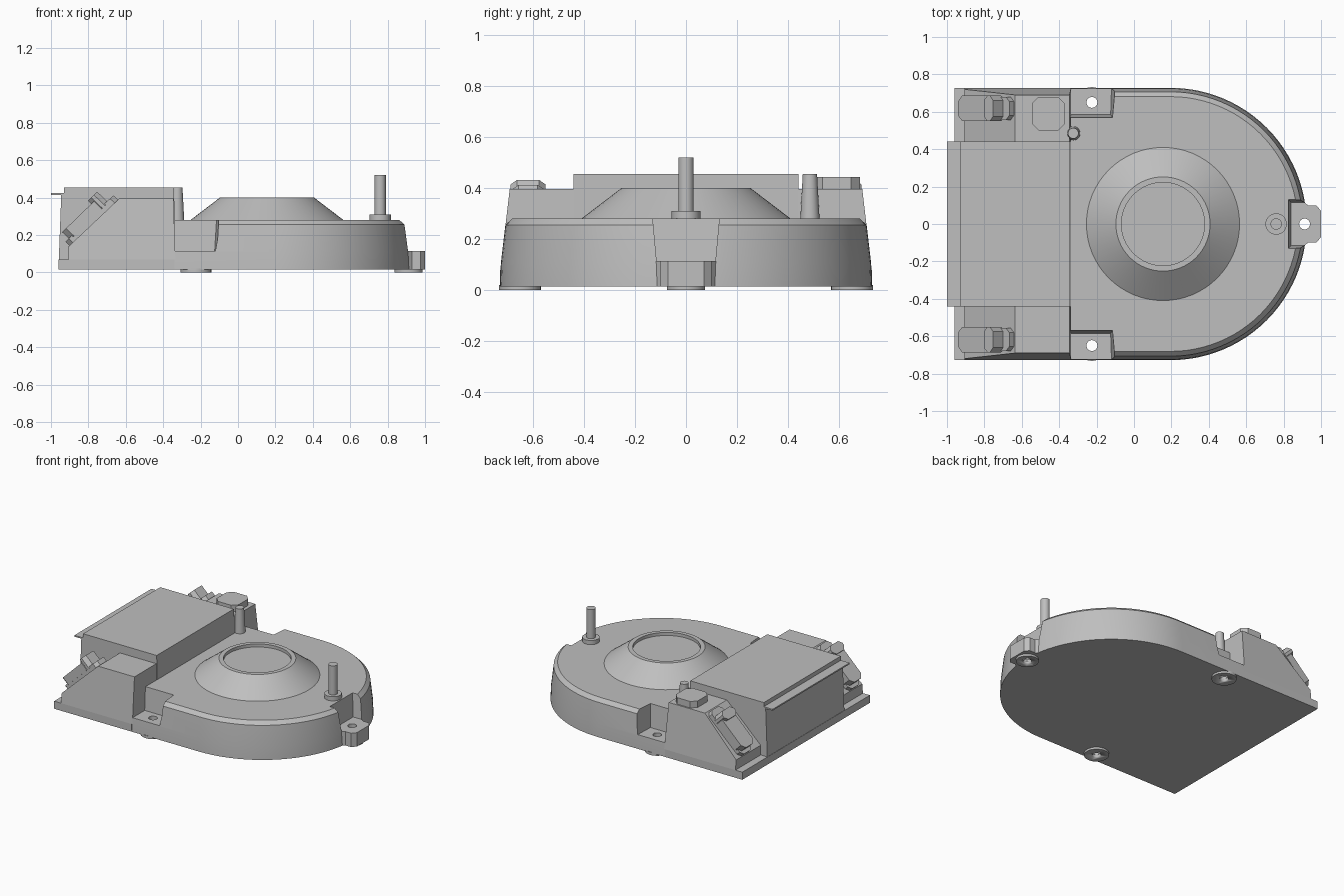
import bpy, bmesh, math

if "Cube" in bpy.data.objects:
    bpy.data.objects.remove(bpy.data.objects["Cube"])

grey = bpy.data.materials.new("light_grey")
grey.diffuse_color = (0.52, 0.52, 0.52, 1)
grey.use_nodes = True
grey.node_tree.nodes["Principled BSDF"].inputs["Base Color"].default_value = grey.diffuse_color


def loft(name, rings):
    """Closed solid through equal-length rings of 3D points."""
    bm = bmesh.new()
    vs = [[bm.verts.new(p) for p in r] for r in rings]
    n = len(rings[0])
    for a, b in zip(vs, vs[1:]):
        for i in range(n):
            j = (i + 1) % n
            bm.faces.new((a[i], a[j], b[j], b[i]))
    bm.faces.new(vs[0][::-1])
    bm.faces.new(vs[-1])
    bmesh.ops.recalc_face_normals(bm, faces=bm.faces)
    me = bpy.data.meshes.new(name)
    bm.to_mesh(me)
    bm.free()
    me.materials.append(grey)
    ob = bpy.data.objects.new(name, me)
    bpy.context.collection.objects.link(ob)
    return ob


def activate(ob):
    bpy.ops.object.select_all(action='DESELECT')
    ob.select_set(True)
    bpy.context.view_layer.objects.active = ob


def smooth(ob, angle=22):
    activate(ob)
    bpy.ops.object.shade_smooth_by_angle(angle=math.radians(angle))


def turned(name, x, y, profile, n=32):
    """Round part from (radius, z) pairs."""
    ob = loft(name, [[(x + r * math.cos(2 * math.pi * i / n),
                       y + r * math.sin(2 * math.pi * i / n), z) for i in range(n)]
                     for r, z in profile])
    smooth(ob, 30)
    return ob


def cut(ob, cutter):
    activate(ob)
    m = ob.modifiers.new("cut", 'BOOLEAN')
    m.operation, m.solver, m.object = 'DIFFERENCE', 'EXACT', cutter
    bpy.ops.object.modifier_apply(modifier=m.name)


def side_profile(name, pts, width):
    """Solid from an xz outline, half width given as a function of z."""
    return loft(name, [[(x, s * width(z), z) for x, z in pts] for s in (-1, 1)])


def rect(x0, x1, y0, y1, z):
    return [(x0, y0, z), (x1, y0, z), (x1, y1, z), (x0, y1, z)]


def octagon(a0, a1, b0, b1, c):
    return [(a0 + c, b0), (a1 - c, b0), (a1, b0 + c), (a1, b1 - c),
            (a1 - c, b1), (a0 + c, b1), (a0, b1 - c), (a0, b0 + c)]


# D-shaped housing with drafted wall and chamfered top edge
def d_ring(z, inset):
    r, cx, n = 0.728 - inset, 0.195, 48
    arc = [(cx + r * math.cos(t), r * math.sin(t), z)
           for t in (-math.pi / 2 + math.pi * i / n for i in range(n + 1))]
    return [(-0.34, -r, z)] + arc + [(-0.34, r, z)]


housing = loft("housing", [d_ring(0.015, 0), d_ring(0.11, 0.004),
                           d_ring(0.255, 0.021), d_ring(0.28, 0.047)])

# mounting ear at the round end
ear_outline = [(0.85, -0.12), (0.905, -0.12), (0.93, -0.10), (0.975, -0.10), (1.0, -0.07)]
ear_outline += [(x, -y) for x, y in reversed(ear_outline)]
ear = loft("mounting_ear", [[(x, y, z) for x, y in ear_outline] for z in (0.015, 0.115)])

# screw feet under the three mounting points
screws = [(-0.225, 0.65, 0.082), (-0.225, -0.65, 0.082), (0.912, 0, 0.075)]
feet = [turned("foot", x, y, [(r, 0), (r, 0.02)]) for x, y, r in screws]

# pockets above the mounting points, then the screw holes
cutters = []
for s in (1, -1):
    floor = [(-0.5, s * 0.585, 0.115), (-0.125, s * 0.585, 0.115),
             (-0.115, s * 0.9, 0.115), (-0.5, s * 0.9, 0.115)]
    top = [(-0.5, s * 0.57, 0.28), (-0.115, s * 0.57, 0.28),
           (-0.085, s * 0.9, 0.28), (-0.5, s * 0.9, 0.28)]
    cutters.append(loft("pocket_cutter", [floor, top, [(x, y, 0.5) for x, y, z in top]]))
cutters.append(loft("pocket_cutter", [rect(0.84, 1.2, -0.115, 0.115, 0.115),
                                      rect(0.825, 1.2, -0.13, 0.13, 0.28),
                                      rect(0.825, 1.2, -0.13, 0.13, 0.5)]))
for c in cutters:
    cut(housing, c)
for (x, y, r), foot in zip(screws, feet):
    hole = turned("hole_cutter", x, y, [(0.029, -0.1), (0.029, 0.5)], 24)
    cutters.append(hole)
    cut(housing, hole)
    cut(foot, hole)
    if y == 0:
        cut(ear, hole)
for c in cutters:
    bpy.data.objects.remove(c)
smooth(housing, 8)

# square end: base slab, sloped shoulders and the central box
side_profile("base_slab", [(-0.96, 0.015), (-0.34, 0.015), (-0.34, 0.07), (-0.96, 0.07)],
             lambda z: 0.728)
side_profile("shoulders", [(-0.905, 0.07), (-0.905, 0.14), (-0.635, 0.395),
                           (-0.345, 0.395), (-0.335, 0.07)],
             lambda z: 0.728 - 0.038 * (z - 0.07) / 0.325)
side_profile("connector_box", [(-0.96, 0.02), (-0.958, 0.07), (-0.945, 0.415), (-1.0, 0.415),
                               (-1.0, 0.425), (-0.93, 0.425), (-0.93, 0.455),
                               (-0.342, 0.455), (-0.335, 0.02)], lambda z: 0.44)


# latches lying on both sloped shoulders
def slope_block(name, side, s0, s1, d0, d1, half, c):
    k = math.sqrt(0.5)
    ring = octagon(s0, s1, -half, half, c)
    return loft(name, [[(-0.905 + (s - d) * k, side * 0.618 + t, 0.14 + (s + d) * k * 0.97)
                        for s, t in ring] for d in (d0, d1)])


for side in (1, -1):
    slope_block("latch_base", side, 0.005, 0.367, -0.01, 0.03, 0.062, 0.025)
    slope_block("latch_plate", side, 0.03, 0.30, 0.02, 0.08, 0.068, 0.03)
    slope_block("latch_hump", side, 0.25, 0.32, 0.02, 0.105, 0.068, 0.025)

# button on the rear shoulder
button = octagon(-0.545, -0.37, 0.50, 0.68, 0.035)
loft("button", [[(x, y, z) for x, y in button] for z in (0.39, 0.442)])

# central cone with recessed top
turned("speaker_cone", 0.155, 0, [(0.412, 0.278), (0.252, 0.40), (0.222, 0.40), (0.222, 0.378)], 64)

# upright pin with flange, and the tapered peg by the box
turned("pin", 0.76, 0, [(0.057, 0.27), (0.057, 0.31), (0.03, 0.31), (0.03, 0.52)])
turned("peg", -0.325, 0.485, [(0.038, 0.27), (0.028, 0.455)])
